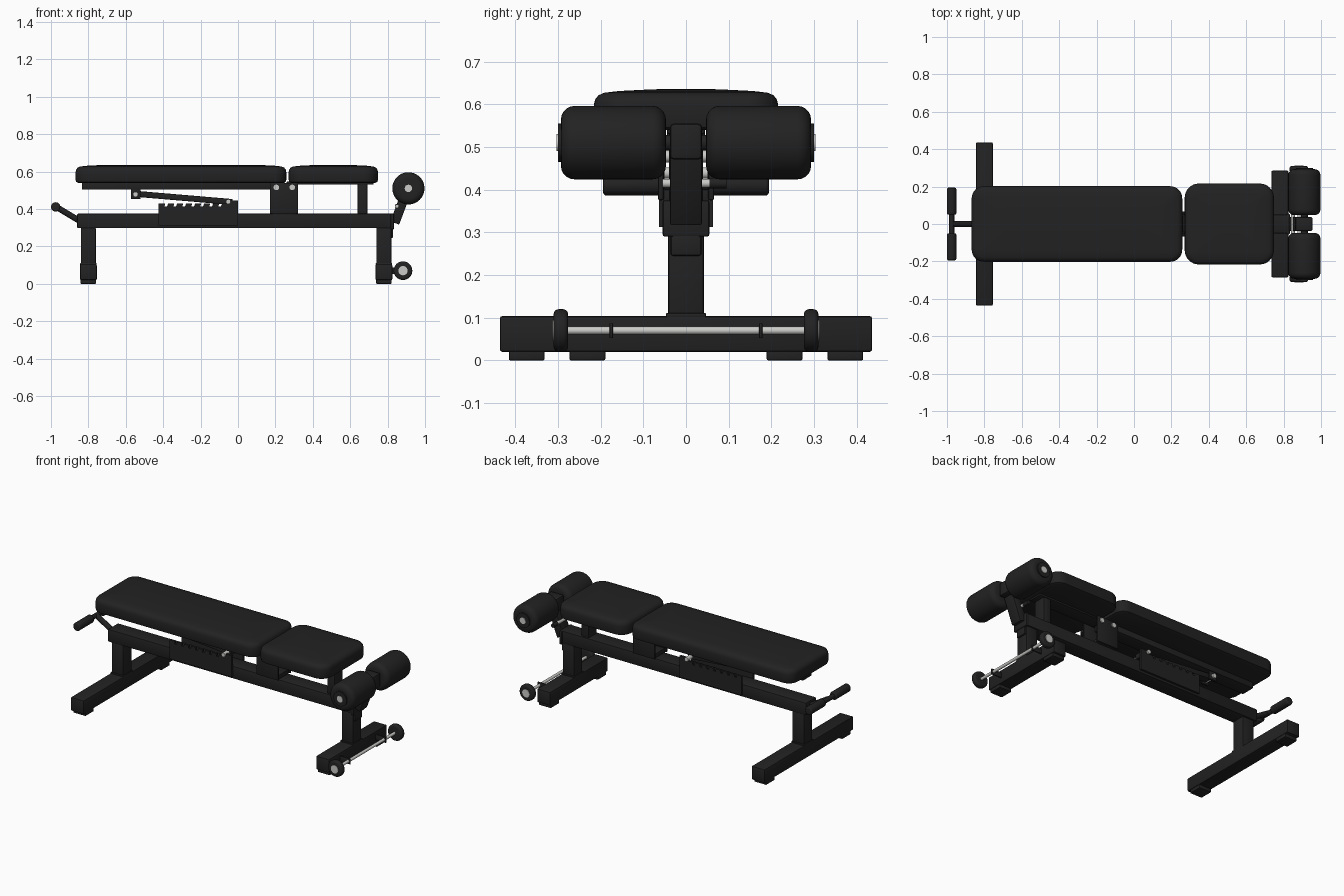
import bpy, bmesh, math
from mathutils import Vector, Matrix

if "Cube" in bpy.data.objects:
    bpy.data.objects.remove(bpy.data.objects["Cube"])


def material(name, rgb):
    m = bpy.data.materials.new(name)
    m.diffuse_color = (*rgb, 1)
    m.use_nodes = True
    m.node_tree.nodes["Principled BSDF"].inputs["Base Color"].default_value = m.diffuse_color
    return m


BLACK = material("black", (0.016, 0.016, 0.016))
SILVER = material("silver", (0.6, 0.6, 0.58))


def finish(name, bm, mat):
    bmesh.ops.recalc_face_normals(bm, faces=bm.faces)
    me = bpy.data.meshes.new(name)
    bm.to_mesh(me)
    bm.free()
    me.materials.append(mat)
    ob = bpy.data.objects.new(name, me)
    bpy.context.collection.objects.link(ob)
    bpy.ops.object.select_all(action='DESELECT')
    ob.select_set(True)
    bpy.context.view_layer.objects.active = ob
    bpy.ops.object.shade_smooth_by_angle(angle=math.radians(35))
    return ob


def box(name, x, y, z, bevel=0.006, mat=BLACK):
    bm = bmesh.new()
    bmesh.ops.create_cube(bm, size=1)
    for v in bm.verts:
        for i, r in enumerate((x, y, z)):
            v.co[i] = r[0] if v.co[i] < 0 else r[1]
    if bevel:
        bmesh.ops.bevel(bm, geom=bm.edges[:], offset=bevel, segments=2, affect='EDGES', profile=0.5)
    return finish(name, bm, mat)


def beam(name, a, b, thick, half_y):
    """Rectangular bar between two (x, z) points."""
    a, b = Vector((a[0], 0, a[1])), Vector((b[0], 0, b[1]))
    d = b - a
    L = d.length
    ob = box(name, (0, L), (-half_y, half_y), (-thick / 2, thick / 2), 0.004)
    ob.data.transform(Matrix.Translation(a) @ Matrix.Rotation(-math.atan2(d.z, d.x), 4, 'Y'))
    return ob


def lathe(name, x, z, profile, mat=BLACK, n=32):
    """Profile of (radius, y) points turned about a y axis at x, z."""
    bm = bmesh.new()
    rings = [[bm.verts.new((x + r * math.cos(2 * math.pi * k / n), y, z + r * math.sin(2 * math.pi * k / n)))
              for k in range(n)] for r, y in profile]
    for p, q in zip(rings, rings[1:]):
        for k in range(n):
            bm.faces.new((p[k], p[(k + 1) % n], q[(k + 1) % n], q[k]))
    bm.faces.new(rings[0])
    bm.faces.new(rings[-1])
    return finish(name, bm, mat)


def drum(name, x, z, r, y0, y1, soft=0.0, mat=BLACK, n=32):
    if not soft:
        prof = [(r, y0), (r, y1)]
    else:
        arc = [(r - soft + soft * math.sin(t), soft - soft * math.cos(t))
               for t in (math.pi / 2 * i / 5 for i in range(6))]
        prof = [(a, y0 + b) for a, b in arc] + [(a, y1 - b) for a, b in reversed(arc)]
    return lathe(name, x, z, prof, mat, n)


def rod(name, a, b, r, mat=BLACK):
    a, b = Vector(a), Vector(b)
    bm = bmesh.new()
    bmesh.ops.create_cone(bm, cap_ends=True, segments=20, radius1=r, radius2=r, depth=(b - a).length)
    rot = (b - a).to_track_quat('Z', 'Y').to_matrix().to_4x4()
    bm.transform(Matrix.Translation((a + b) / 2) @ rot)
    return finish(name, bm, mat)


def pad(name, x0, x1, hy, corner):
    """Cushion lofted from rounded rectangles, slightly domed."""
    bm = bmesh.new()
    cx, hx = (x0 + x1) / 2, (x1 - x0) / 2
    levels = [(0.012, 0.54), (0.003, 0.545), (0, 0.555), (0, 0.598), (0.003, 0.611), (0.011, 0.621),
              (0.025, 0.627), (0.06, 0.631), (0.12, 0.634), (0.17, 0.636)]
    rings = []
    for inset, z in levels:
        r = max(corner - inset, 0.015)
        ring = []
        for k, (sx, sy) in enumerate(((1, 1), (-1, 1), (-1, -1), (1, -1))):
            for i in range(9):
                t = math.pi / 2 * (k + i / 8)
                ring.append(bm.verts.new((cx + sx * (hx - inset - r) + r * math.cos(t),
                                          sy * (hy - inset - r) + r * math.sin(t), z)))
        rings.append(ring)
    n = len(rings[0])
    for p, q in zip(rings, rings[1:]):
        for k in range(n):
            bm.faces.new((p[k], p[(k + 1) % n], q[(k + 1) % n], q[k]))
    bm.faces.new(rings[0])
    bm.faces.new(rings[-1])
    return finish(name, bm, BLACK)


def plate(name, pts, y0, y1):
    """Flat xz outline given thickness along y."""
    bm = bmesh.new()
    f = bm.faces.new([bm.verts.new((x, y0, z)) for x, z in pts])
    g = bmesh.ops.extrude_face_region(bm, geom=[f])
    bmesh.ops.translate(bm, vec=(0, y1 - y0, 0), verts=[v for v in g['geom'] if isinstance(v, bmesh.types.BMVert)])
    return finish(name, bm, BLACK)


# cushions and their supports
pad("back_pad", -0.868, 0.258, 0.202, 0.065)
pad("seat_pad", 0.271, 0.748, 0.216, 0.075)
box("back_rail", (-0.835, 0.25), (-0.045, 0.045), (0.503, 0.545))
box("seat_rail", (0.26, 0.725), (-0.045, 0.045), (0.53, 0.548))
box("seat_post", (0.64, 0.692), (-0.04, 0.04), (0.36, 0.54))

# main beam
box("main_beam", (-0.86, 0.825), (-0.05, 0.05), (0.297, 0.375))
box("beam_end_cap", (0.815, 0.834), (-0.055, 0.055), (0.29, 0.375))
box("end_bracket", (0.815, 0.83), (-0.036, 0.036), (0.245, 0.30))

# legs: wide rear base, narrower front base with wheels
for label, cx, half, foot in (("rear", -0.8, 0.436, 0.373), ("front", 0.78, 0.285, 0.231)):
    box(label + "_column", (cx - 0.04, cx + 0.04), (-0.042, 0.042), (0.1, 0.3))
    box(label + "_column_collar", (cx - 0.044, cx + 0.044), (-0.047, 0.047), (0.1, 0.111), 0.003)
    box(label + "_base", (cx - 0.045, cx + 0.045), (-half, half), (0.02, 0.104))
    for s in (-1, 1):
        c = s * foot
        box(label + "_foot", (cx - 0.042, cx + 0.042), (c - 0.042, c + 0.042), (0, 0.024), 0.004)

# transport wheels
rod("wheel_axle", (0.882, -0.3, 0.07), (0.882, 0.3, 0.07), 0.009, SILVER)
for s in (-1, 1):
    drum("wheel", 0.882, 0.07, 0.05, s * 0.293 - 0.017, s * 0.293 + 0.017, 0.012)
    drum("wheel_hub", 0.882, 0.07, 0.025, s * 0.295 - 0.018, s * 0.295 + 0.018, 0, SILVER, 20)
    box("axle_bracket", (0.82, 0.895), (s * 0.175 - 0.004, s * 0.175 + 0.004), (0.052, 0.087), 0.002)

# leg rollers on a slanted post
beam("roller_post", (0.838, 0.325), (0.915, 0.53), 0.05, 0.037)
box("roller_sleeve", (0.862, 0.955), (-0.038, 0.038), (0.47, 0.555), 0.01)
rod("roller_axle", (0.911, -0.29, 0.51), (0.911, 0.29, 0.51), 0.018)
for s in (-1, 1):
    a, b = sorted((s * 0.047, s * 0.293))
    drum("leg_roller", 0.911, 0.51, 0.086, a, b, 0.032, n=48)
    drum("roller_cap", 0.911, 0.51, 0.045, s * 0.294 - 0.006, s * 0.294 + 0.006)
    drum("roller_bolt", 0.911, 0.51, 0.02, s * 0.298 - 0.005, s * 0.298 + 0.005, 0, SILVER, 16)
rod("post_pin", (0.85, -0.055, 0.415), (0.85, 0.055, 0.415), 0.01, SILVER)
rod("post_knob", (0.85, 0.055, 0.415), (0.85, 0.095, 0.415), 0.012)

# notched ladder outline
ladder = [(0, 0.312), (0, 0.445), (-0.055, 0.445), (-0.06, 0.428)]
for i in range(7):
    x = -0.085 - 0.048 * i
    ladder += [(x, 0.43), (x - 0.006, 0.413), (x - 0.02, 0.413), (x - 0.016, 0.43)]
ladder += [(-0.425, 0.43), (-0.425, 0.312)]

# side plates, hinge and bolts
for s in (-1, 1):
    y0, y1 = sorted((s * 0.05, s * 0.063))
    plate("ladder_plate", ladder, y0, y1)
    y0, y1 = sorted((s * 0.052, s * 0.066))
    box("hinge_plate", (0.17, 0.322), (y0, y1), (0.375, 0.54), 0.005)
    for x in (0.205, 0.29):
        drum("hinge_bolt", x, 0.515, 0.015, s * 0.066 - 0.007, s * 0.066 + 0.007, 0, SILVER, 16)
    y0, y1 = sorted((s * 0.026, s * 0.04))
    box("strut_lug", (-0.572, -0.52), (y0, y1), (0.453, 0.51), 0.004)
box("hinge_block", (0.18, 0.312), (-0.053, 0.053), (0.37, 0.40), 0.003)

# backrest strut
beam("backrest_strut", (-0.56, 0.482), (-0.03, 0.437), 0.032, 0.026)
rod("strut_top_pin", (-0.548, -0.05, 0.478), (-0.548, 0.05, 0.478), 0.014, SILVER)
rod("strut_catch_pin", (-0.052, -0.072, 0.439), (-0.052, 0.072, 0.439), 0.013, SILVER)

# lifting handle
rod("handle_stem", (-0.845, 0, 0.335), (-0.975, 0, 0.413), 0.016)
rod("handle_bar", (-0.975, -0.18, 0.411), (-0.975, 0.18, 0.411), 0.014)
for s in (-1, 1):
    a, b = sorted((s * 0.05, s * 0.194))
    drum("handle_grip", -0.975, 0.411, 0.025, a, b, 0.008, n=24)
